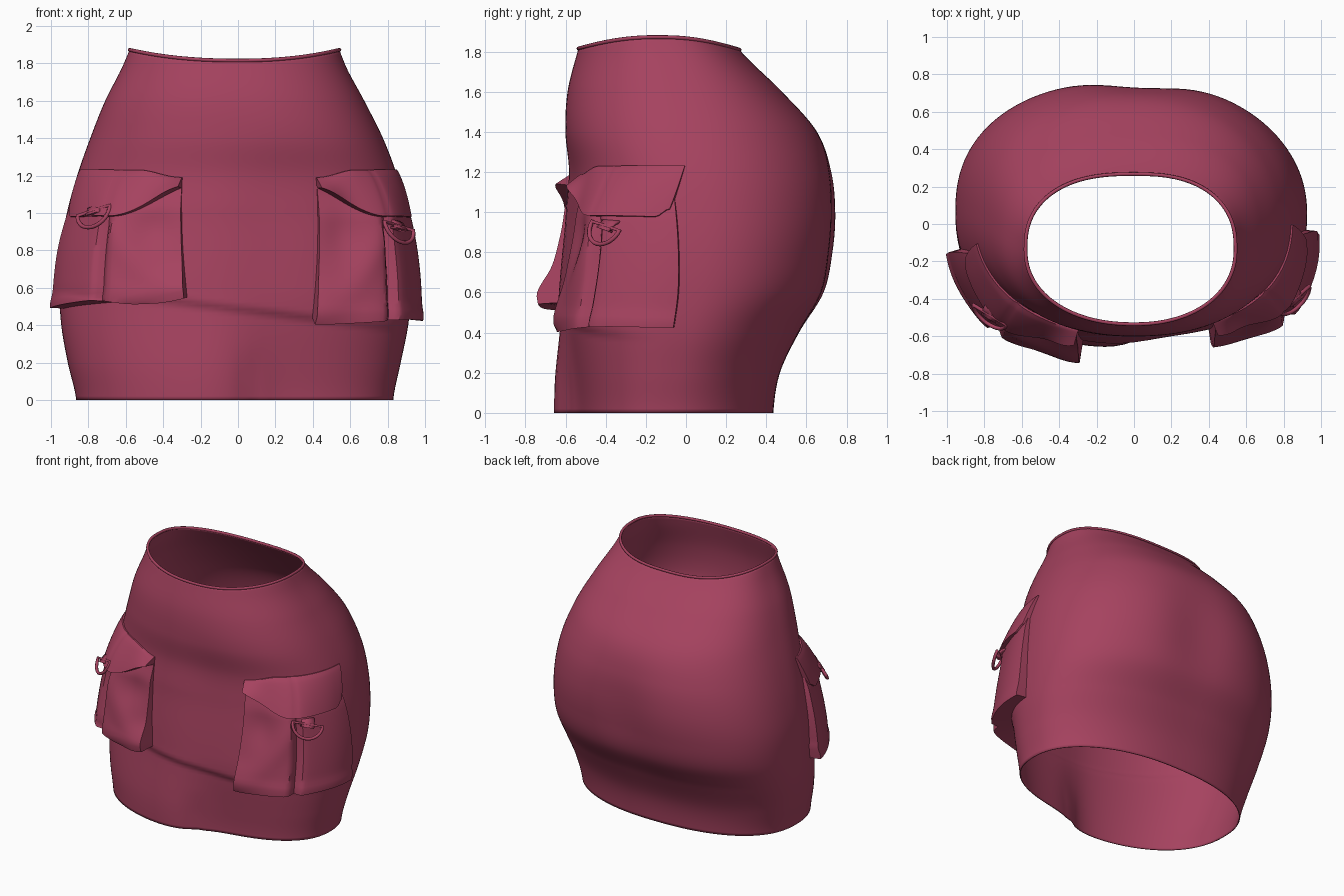
import bpy, math
from mathutils import Vector

cube = bpy.data.objects.get("Cube")
if cube:
    bpy.data.objects.remove(cube)

mat = bpy.data.materials.new("raspberry cloth")
mat.use_nodes = True
mat.diffuse_color = (0.38, 0.055, 0.115, 1)
mat.node_tree.nodes["Principled BSDF"].inputs["Base Color"].default_value = mat.diffuse_color
mat.node_tree.nodes["Principled BSDF"].inputs["Roughness"].default_value = 0.8

# Skirt sections every 0.2 in height: left reach, right reach, front, back, widest y
SECTIONS = [
    (.865, .83, -.60, .435, -.08), (.91, .87, -.605, .47, -.05),
    (.945, .91, -.605, .57, 0), (.955, .925, -.60, .70, .05),
    (.95, .92, -.595, .75, .07), (.915, .895, -.585, .765, .07),
    (.86, .85, -.575, .74, .05), (.79, .775, -.60, .66, .01),
    (.71, .675, -.59, .48, -.06), (.61, .57, -.54, .275, -.12),
    (.54, .51, -.48, .13, -.16)]


def smooth(a, b, x):
    x = min(1, max(0, (x - a) / (b - a)))
    return x * x * (3 - 2 * x)


def bump(x, centre, width):
    return math.exp(-((x - centre) / width) ** 2)


def section(z):
    f = min(max(z / 0.2, 0), len(SECTIONS) - 1.001)
    i, f = int(f), f - int(f)
    p = [SECTIONS[min(max(i + k, 0), len(SECTIONS) - 1)] for k in (-1, 0, 1, 2)]
    return [b + 0.5 * f * (c - a + f * (2*a - 5*b + 4*c - d + f * (3*(b - c) + d - a)))
            for a, b, c, d in zip(*p)]


def skirt_point(t, z):
    """Point on the cloth; t = 0 is the front, positive t goes to +x."""
    xl, xr, yf, yb, yc = section(z)
    s, c = math.sin(t), math.cos(t)
    high = smooth(1.3, 1.8, z)
    # the front right and back left corners are rounder than the other two
    rounder = (1 - high) * (s * c < 0)
    if c > 0:
        power = 2 / (2.4 - .22 * high - .2 * rounder)
    else:
        power = 2 / (2.4 + .2 * high - .28 * rounder)
    x = abs(s) ** power * (xr if s > 0 else -xl)
    k = abs(c) ** power
    if c > 0:
        y = yc + (yf - yc) * k
        # one thigh forward, and the upper cloth folding over the lower part
        y += k * math.tanh((x - .06) / .15) * (.02 + .05 * (1 - smooth(0, .6, z))) * (1 - smooth(1, 1.5, z))
        fold = .48 - .12 * x
        y -= k * .022 * smooth(fold - .02, fold + .03, z) * (1 - smooth(fold, 1.0, z))
        y += k * .012 * bump(x, .07, .03) * (1 - smooth(.1, .32, z))
    else:
        y = yc + (yb - yc) * k
        y -= .04 * bump(x, .05, .25) * bump(z, .9, .4)
    return Vector((x, y, z))


def skirt_frame(t, z):
    e = .03
    along = (skirt_point(t + e, z) - skirt_point(t - e, z)).normalized()
    up = (skirt_point(t, z + e) - skirt_point(t, z - e)).normalized()
    normal = along.cross(up).normalized()
    return skirt_point(t, z), along, normal.cross(along), normal


def finish(obj, angle=40):
    obj.data.materials.append(mat)
    bpy.ops.object.select_all(action='DESELECT')
    obj.select_set(True)
    bpy.context.view_layer.objects.active = obj
    if obj.type == 'MESH':
        bpy.ops.object.shade_smooth_by_angle(angle=math.radians(angle))
    return obj


def grid_mesh(name, rows, closed=False, flip=False):
    n = len(rows[0])
    verts = [p for row in rows for p in row]
    faces = []
    for j in range(len(rows) - 1):
        for i in range(n if closed else n - 1):
            k = (i + 1) % n
            f = (j*n + i, j*n + k, (j+1)*n + k, (j+1)*n + i)
            faces.append(f[::-1] if flip else f)
    mesh = bpy.data.meshes.new(name)
    mesh.from_pydata(verts, [], faces)
    obj = bpy.data.objects.new(name, mesh)
    bpy.context.collection.objects.link(obj)
    return finish(obj)


def tube(name, points, radius):
    curve = bpy.data.curves.new(name, 'CURVE')
    curve.dimensions = '3D'
    curve.bevel_depth = radius
    curve.bevel_resolution = 2
    spline = curve.splines.new('POLY')
    spline.points.add(len(points) - 1)
    for sp, p in zip(spline.points, points):
        sp.co = (*p, 1)
    spline.use_cyclic_u = True
    obj = bpy.data.objects.new(name, curve)
    bpy.context.collection.objects.link(obj)
    return finish(obj)


# Skirt body and waist edge
def waist(t):
    return 1.842 - .03 * math.cos(2 * t) + .003 * math.cos(t)


angles = [2 * math.pi * i / 128 for i in range(128)]
body = grid_mesh("skirt_body", [[skirt_point(t, waist(t) * j / 90) for t in angles]
                                for j in range(91)], closed=True)
shell = body.modifiers.new("cloth thickness", 'SOLIDIFY')
shell.thickness = .008
shell.offset = -1
tube("waist_edge", [skirt_point(t, waist(t)) for t in angles], .01)


def patch(name, side, place, depth, nu=40, nv=30):
    """Raised panel on the skirt, with walls running back to the cloth."""
    us = [0] + [i / nu for i in range(nu + 1)] + [1]
    vs = [0] + [j / nv for j in range(nv + 1)] + [1]
    rows = []
    for j, v in enumerate(vs):
        row = []
        for i, u in enumerate(us):
            t, z = place(u, v)
            p, _, _, n = skirt_frame(side * t, z)
            wall = i in (0, nu + 2) or j in (0, nv + 2)
            row.append(p + n * (-.006 if wall else depth(u, v)))
        rows.append(row)
    return grid_mesh(name, rows, flip=side < 0)


def cargo_pocket(label, side, start, end, low_in, low_out, flare, ring_z, roll):
    a, b = math.radians(start), math.radians(end)

    def bag_place(u, v):
        low = low_in + (low_out - low_in) * u
        first = a - .06 * (1 - v)
        return first + (b - .08 * v - first) * u, low + (1.16 - low) * v

    def bag_depth(u, v):
        d = .02 + .05 * (1 - v) + .035 * math.sin(math.pi * u) * (1 - .3 * v)
        d += .035 * bump(u, .42, .2)                                      # outer fold of the box
        d -= .045 * bump(u, .45, .03) * (1 - smooth(.6, .9, v))           # central dart
        d += .015 * bump(u - .5 * v, .1, .1) * math.sin(math.pi * v)      # slanted wrinkle
        d -= .025 * bump(u, .15, .12) * bump(v, .6, .2)
        d += flare * bump(u, 0, .15) * bump(v, .08, .15)
        return (d + .01 * bump(v, .03, .06)) * (1 - .8 * smooth(.72, 1, v))

    def flap_low(u):
        return 1.15 - .18 * smooth(-.1, .42, u) + .04 * smooth(.9, 1, u)

    def flap_place(u, v):
        top = 1.19 + .04 * smooth(0, .3, u)
        z = flap_low(u) + (top - flap_low(u)) * v
        return a + (b - a - .10 + .12 * v) * u, z

    def flap_depth(u, v):
        d = .01 + (.03 + .055 * math.sin(math.pi * u) + .04 * bump(u, .42, .2)) * (1 - v) ** .7
        return d + .05 * (1 - v) * bump(u, .03, .12) - .006 * bump(u, .45, .02)

    patch(label + "_pocket_bag", side, bag_place, bag_depth)
    patch(label + "_pocket_flap", side, flap_place, flap_depth, 40, 14)

    # Ring hanging from a short tab under the flap
    t = side * (a + (b - a) * .5)
    p, along, up, n = skirt_frame(t, ring_z)
    centre = p + n * .12
    down = (-up + n * .35).normalized()
    c, s = math.cos(roll), math.sin(roll)
    across, down = along * c + down * s, down * c - along * s
    arc = [math.pi * i / 20 for i in range(21)]
    tube(label + "_pocket_ring", [centre + across * .105 * math.cos(q) + down * (.1 * math.sin(q) - .02)
                                  for q in arc], .011)
    rows = []
    for drop, lift in ((-.07, -.04), (-.05, -.005), (0, .015), (.005, -.02)):
        rows.append([centre + down * drop + n * lift + across * w for w in (-.045, 0, .045)])
    tab = grid_mesh(label + "_ring_tab", rows, flip=True)
    thick = tab.modifiers.new("tab thickness", 'SOLIDIFY')
    thick.thickness = .012


cargo_pocket("left", 1, 25, 86, .44, .43, .025, .9, .25)
cargo_pocket("right", -1, 18, 77, .55, .49, .05, .98, -.3)
